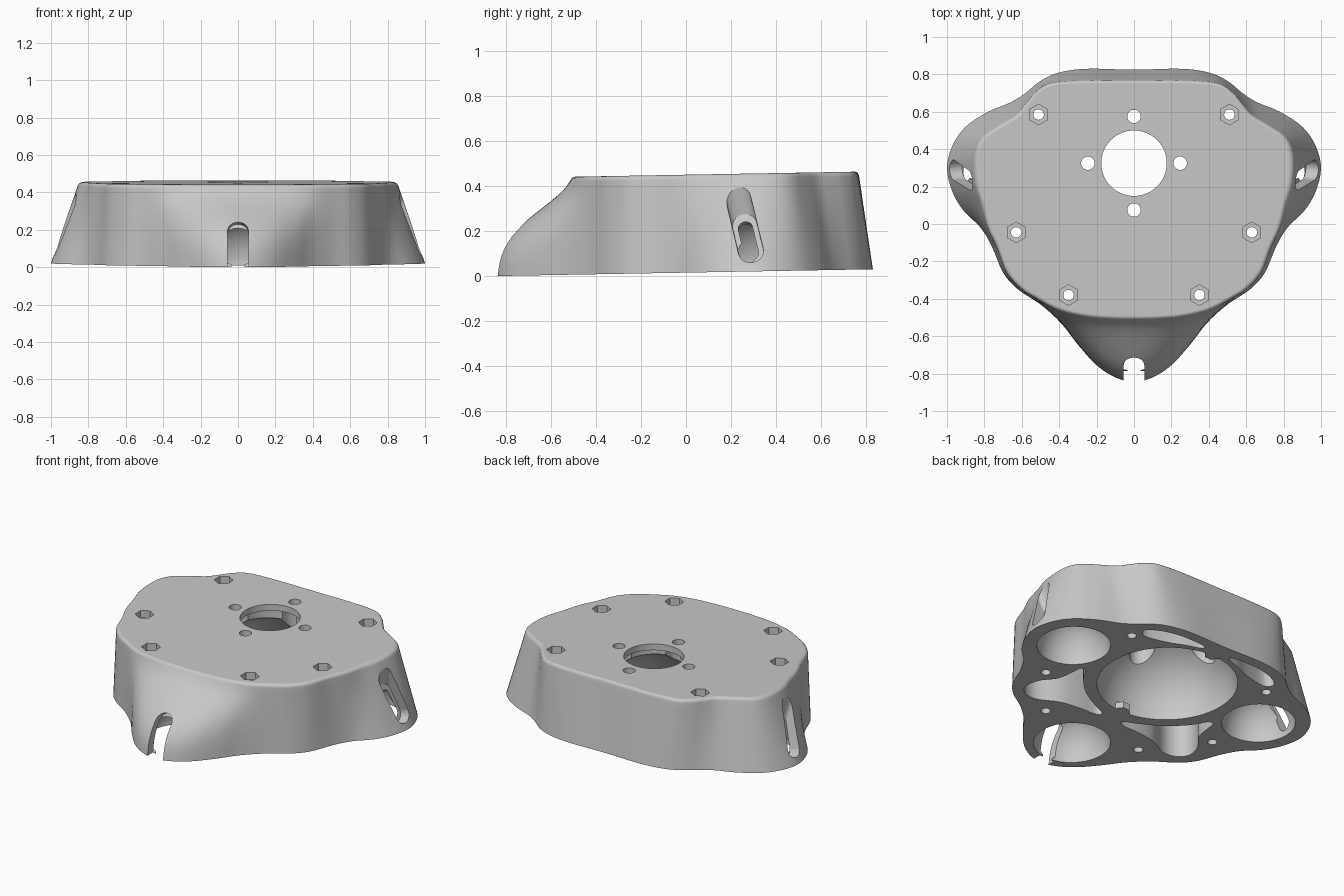
import bpy, bmesh
from math import sin, cos, pi, sqrt
from mathutils import Vector, Matrix

if "Cube" in bpy.data.objects:
    bpy.data.objects.remove(bpy.data.objects["Cube"])

HEIGHT = 0.435
FILLET = 0.02
SLOPE = 0.018


def material(name, value):
    mat = bpy.data.materials.new(name)
    mat.use_nodes = True
    colour = (value, value, value, 1)
    mat.diffuse_color = colour
    mat.node_tree.nodes["Principled BSDF"].inputs["Base Color"].default_value = colour
    return mat


def smooth_loop(points, steps=4):
    """Closed Catmull-Rom loop through the points."""
    n, out = len(points), []
    for i in range(n):
        a, b, c, d = (Vector(points[(i + k) % n]) for k in (-1, 0, 1, 2))
        for s in range(steps):
            t = s / steps
            out.append(b + (c - a) * t / 2 + (a * 2 - b * 5 + c * 4 - d) * t * t / 2
                       + (b * 3 - a - c * 3 + d) * t ** 3 / 2)
    return out


def loft(bm, rings):
    """Closed solid through a stack of rings."""
    rows = [[bm.verts.new(p) for p in ring] for ring in rings]
    n = len(rows[0])
    for low, high in zip(rows, rows[1:]):
        for i in range(n):
            j = (i + 1) % n
            bm.faces.new((low[i], low[j], high[j], high[i]))
    bm.faces.new(rows[0][::-1])
    bm.faces.new(rows[-1])


def lift(outline, z, matrix=Matrix()):
    return [matrix @ Vector((p[0], p[1], z)) for p in outline]


def prism(bm, outline, z0, z1, matrix=Matrix()):
    loft(bm, [lift(outline, z, matrix) for z in (z0, z1)])


def circle(x, y, r, n=32):
    return [(x + r * sin(2 * pi * i / n), y + r * cos(2 * pi * i / n)) for i in range(n)]


def capsule(half, low, high, n=12):
    """Rounded slot outline, long axis along local y."""
    top = [(half * cos(pi * i / n), high + half * sin(pi * i / n)) for i in range(n + 1)]
    return top + [(-x, low - (y - high)) for x, y in top]


def frame(origin, up, across):
    """Matrix with local y up the wall and local z outward."""
    up, across = Vector(up).normalized(), Vector(across)
    across = (across - up * across.dot(up)).normalized()
    rot = Matrix((across, up, across.cross(up))).transposed().to_4x4()
    return Matrix.Translation(origin) @ rot


def make_object(name, bm):
    bmesh.ops.recalc_face_normals(bm, faces=bm.faces)
    mesh = bpy.data.meshes.new(name)
    bm.to_mesh(mesh)
    bm.free()
    obj = bpy.data.objects.new(name, mesh)
    bpy.context.collection.objects.link(obj)
    return obj


def cut(target, bm, name):
    cutter = make_object(name, bm)
    cutter.hide_render = True
    mod = target.modifiers.new(name, "BOOLEAN")
    mod.operation, mod.solver, mod.object = "DIFFERENCE", "EXACT", cutter
    bpy.context.view_layer.objects.active = target
    bpy.ops.object.modifier_apply(modifier=name)
    bpy.data.objects.remove(cutter)


# Housing outline, one half: base x, y then top x, y
HALF = [
    (0, -.845, 0, -.51), (.1, -.82, .12, -.508), (.2, -.755, .23, -.5),
    (.3, -.645, .34, -.48), (.39, -.53, .43, -.45), (.5, -.43, .52, -.4),
    (.62, -.35, .6, -.35), (.7, -.26, .68, -.26), (.76, -.12, .73, -.13),
    (.82, -.02, .78, -.02), (.91, .07, .81, .1), (.97, .17, .84, .2),
    (1, .3, .85, .31), (.97, .42, .84, .4), (.9, .52, .8, .47),
    (.78, .6, .71, .53), (.66, .65, .63, .58), (.58, .7, .58, .64),
    (.5, .765, .53, .7), (.4, .81, .45, .75), (.25, .83, .27, .765),
    (0, .825, 0, .765)]
outline = smooth_loop(HALF + [(-a, b, -c, d) for a, b, c, d in HALF[-2:0:-1]])


def wall_ring(z, scale=1.0):
    """Straight walls, turning into an S-curve on the front nose."""
    t, ring = z / HEIGHT, []
    u = min(t, 1) ** 1.5
    s_curve = .85 * u * u * (3 - 2 * u) + .15 * t
    for bx, by, tx, ty in outline:
        nose = min(1, max(0, (-.4 - by) / .2))
        f = t + (s_curve - t) * nose
        x, y = bx + (tx - bx) * f, by + (ty - by) * f
        ring.append((x * scale, .2 + (y - .2) * scale, z))
    return ring


# Housing with a rounded top edge
bm = bmesh.new()
shoulder = HEIGHT - FILLET
rings = [wall_ring(shoulder * i / 14) for i in range(15)]
for i in range(1, 5):
    a = pi / 8 * i
    rings.append(wall_ring(shoulder + FILLET * sin(a), 1 - .025 * (1 - cos(a))))
loft(bm, rings)
housing = make_object("housing", bm)


def dome(bm, x, y, r, height, n, tab=0.0):
    """Domed pocket rising from the base, with optional rim tabs front and back."""
    def ring(t, inset=0.0):
        k = r * cos(t)
        return [(x + (px - x) * (k - (inset if abs(px - x) < .09 * r else 0)) / r,
                 y + (py - y) * (k - (inset if abs(px - x) < .09 * r else 0)) / r,
                 height * sin(t)) for px, py in circle(x, y, r, n)]
    below = [(p[0], p[1], -.1) for p in ring(0, tab)]
    lip = [(p[0], p[1], .04) for p in ring(.1, tab)]
    loft(bm, [below, lip] + [ring(.1 + 1.36 * i / 14) for i in range(15)])


# Underside: central bowl with two rim tabs, and a domed pocket in each lobe
bm = bmesh.new()
dome(bm, 0, .3, .41, .4, 96, .04)
dome(bm, 0, -.56, .225, .26, 48)
for s in (-1, 1):
    dome(bm, s * .7, .29, .215, .25, 48)

# Underside: lightening pockets between the lobes
TRIANGLE = [(.57, -.3), (.62, -.24), (.6, -.14), (.53, -.05), (.51, .06),
            (.5, .12), (.46, .11), (.41, .03), (.3, -.075), (.16, -.155),
            (.08, -.19), (.1, -.225), (.22, -.23), (.35, -.25), (.48, -.31)]
CRESCENT = [(.11, .76), (.28, .765), (.41, .735), (.49, .68), (.45, .63),
            (.3, .66), (.2, .7), (.11, .73)]
for s in (-1, 1):
    for shape, top in ((TRIANGLE, .39), (CRESCENT, .3)):
        prism(bm, smooth_loop([(s * x, y) for x, y in shape]), -.1, top)
cut(housing, bm, "pocket_cutter")

# Clearance above the bowl: a wide well and scallops around the mounting holes
MOUNTS = [(0, .575), (0, .075), (.247, .325), (-.247, .325)]
bm = bmesh.new()
prism(bm, circle(0, .325, .2, 64), .2, .395)
cut(housing, bm, "well_cutter")
bm = bmesh.new()
for x, y in MOUNTS:
    prism(bm, circle(x, y, .075), .15, .394)
cut(housing, bm, "scallop_cutter")

# Slot placements on the nose and both sides
nose_frame = frame((0, -.83, 0), (0, .4, .92), (1, 0, 0))
side_frame = frame((1, .31, 0), (-.34, -.24, 1), (0, 1, .24))
side_frames = [side_frame, Matrix.Diagonal((-1, 1, 1, 1)) @ side_frame]
BOLTS = [(s * x, y) for s in (-1, 1) for x, y in ((.51, .585), (.63, -.045), (.35, -.38))]

# Shallow recesses: hexagonal nut seats and slot surrounds with sloping tops
bm = bmesh.new()
for x, y in BOLTS:
    prism(bm, circle(x, y, .055, 6), HEIGHT - .045, .6)
prism(bm, capsule(.055, -.1, .21), -.04, .25, nose_frame)
for m in side_frames:
    loft(bm, [lift(capsule(.054, .1, .245), -.07, m)]
         + [lift(capsule(.056, .1, .365), z, m) for z in (0, .2)])
cut(housing, bm, "recess_cutter")

# Through holes: centre bore, mounting holes, bolt holes and slots
bm = bmesh.new()
prism(bm, circle(0, .325, .175, 64), .2, .6)
for x, y in MOUNTS:
    prism(bm, circle(x, y, .036, 24), .3, .6)
for x, y in BOLTS:
    prism(bm, circle(x, y, .028, 24), -.1, .6)
prism(bm, capsule(.034, -.1, .18), -.25, .25, nose_frame)
for m in side_frames:
    prism(bm, capsule(.032, .11, .23), -.25, .2, m)
cut(housing, bm, "hole_cutter")

# Gentle slope of the whole body towards the front
for v in housing.data.vertices:
    v.co.z += SLOPE * (v.co.y + .83)

housing.data.materials.clear()
housing.data.materials.append(material("plain_grey", .58))
for poly in housing.data.polygons:
    poly.material_index = 0
bpy.ops.object.select_all(action="DESELECT")
housing.select_set(True)
bpy.context.view_layer.objects.active = housing
bpy.ops.object.shade_smooth_by_angle(angle=pi / 6)

# Keep the large flat faces evenly shaded
normals = housing.modifiers.new("even_shading", "WEIGHTED_NORMAL")
normals.keep_sharp = True
